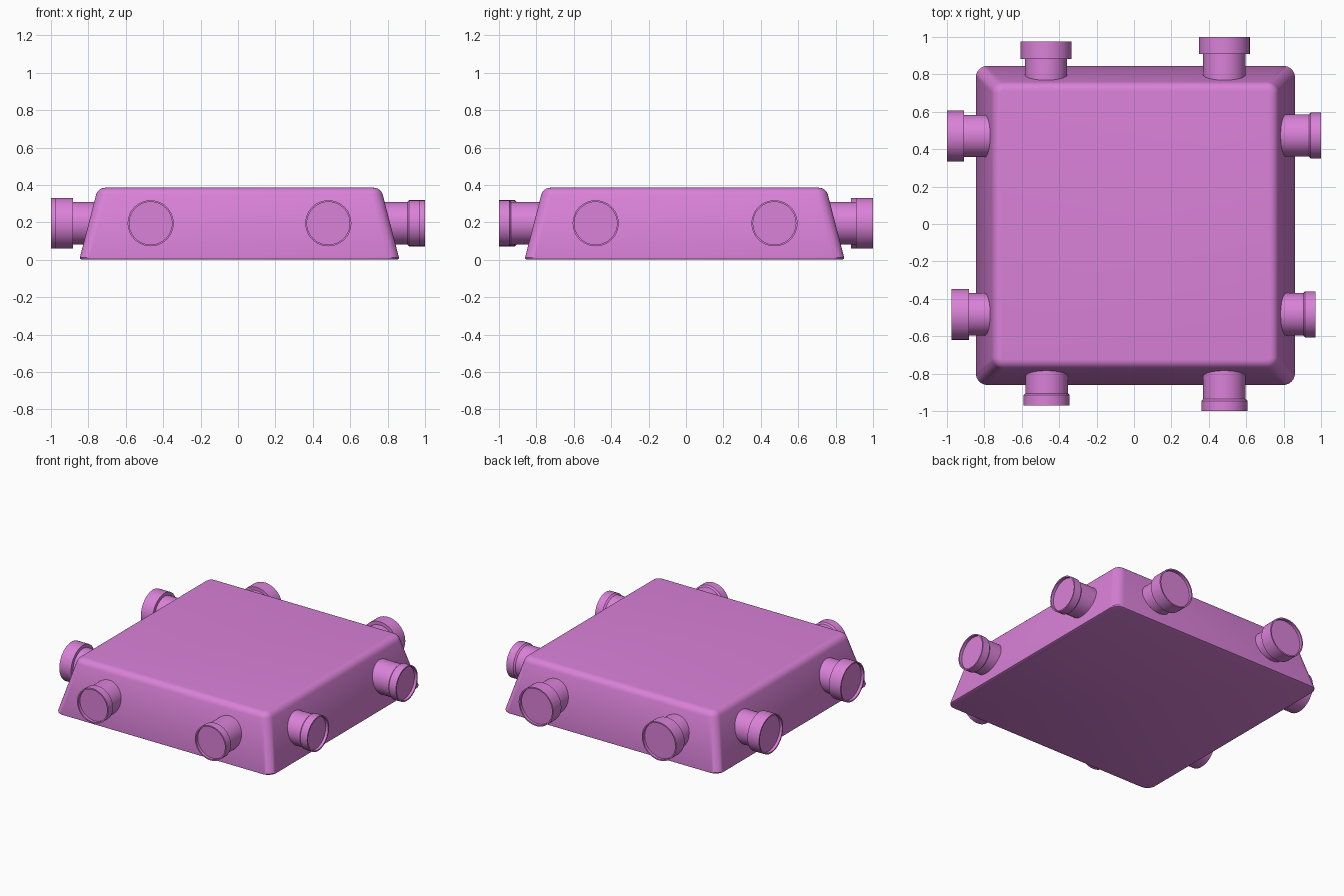
import bpy, bmesh, math
from mathutils import Matrix, Vector

cube = bpy.data.objects.get("Cube")
if cube:
    bpy.data.objects.remove(cube, do_unlink=True)

COLOUR = (0.70, 0.22, 0.69, 1.0)
mat = bpy.data.materials.new("orchid plastic")
mat.use_nodes = True
mat.diffuse_color = COLOUR
mat.node_tree.nodes["Principled BSDF"].inputs["Base Color"].default_value = COLOUR


def loft(name, rings, matrix=Matrix()):
    """Skin a list of equal-length point rings and cap both ends."""
    bm = bmesh.new()
    loops = [[bm.verts.new(p) for p in ring] for ring in rings]
    n = len(loops[0])
    for a, b in zip(loops, loops[1:]):
        for i in range(n):
            j = (i + 1) % n
            bm.faces.new((a[i], a[j], b[j], b[i]))
    bm.faces.new(loops[0])
    bm.faces.new(loops[-1])
    bmesh.ops.recalc_face_normals(bm, faces=bm.faces[:])
    mesh = bpy.data.meshes.new(name)
    bm.to_mesh(mesh)
    bm.free()
    obj = bpy.data.objects.new(name, mesh)
    obj.matrix_world = matrix
    bpy.context.collection.objects.link(obj)
    mesh.materials.append(mat)
    bpy.ops.object.select_all(action='DESELECT')
    obj.select_set(True)
    bpy.context.view_layer.objects.active = obj
    bpy.ops.object.shade_smooth_by_angle(angle=math.radians(35))
    return obj


def rounded_square(half, radius, z, steps=8):
    points = []
    for q in range(4):
        mid = math.radians(45 + 90 * q)
        cx = math.copysign(half - radius, math.cos(mid))
        cy = math.copysign(half - radius, math.sin(mid))
        for s in range(steps + 1):
            a = math.radians(90) * (q + s / steps)
            points.append((cx + radius * math.cos(a), cy + radius * math.sin(a), z))
    return points


def circle(radius, z, sides=48):
    return [(radius * math.cos(math.tau * i / sides),
             radius * math.sin(math.tau * i / sides), z) for i in range(sides)]


# Tapered housing: slim base lip, sloping walls, rounded top edge
HEIGHT, ROUND, CORE = 0.385, 0.05, 0.718
slope = math.radians(14.5)
profile = [(0.843, 0.0), (0.851, 0.004), (0.853, 0.012)]
for k in range(7):
    a = slope + (math.pi / 2 - slope) * k / 6
    profile.append((CORE + ROUND * math.cos(a), HEIGHT - ROUND + ROUND * math.sin(a)))
rings = []
for half, z in profile:
    corner = 0.062 if z < 0.34 else 0.062 - (CORE + ROUND - half)
    rings.append(rounded_square(half, max(corner, 0.012), z))
loft("housing", rings, Matrix.Translation((0.0075, -0.0075, 0)))


# Pipe stubs with a flared collar and a shallow recessed end
def pipe(name, side, offset, tip, collar_length, collar_radius, chamfer):
    neck, start = 0.113, tip - collar_length
    profile = [(neck, 0.70), (neck, start - chamfer), (collar_radius, start),
               (collar_radius, tip), (collar_radius - 0.009, tip),
               (collar_radius - 0.009, tip - 0.02)]
    out = Vector(side)
    turn = out.to_track_quat('Z', 'Y').to_matrix().to_4x4()
    across = Vector((abs(out.y), abs(out.x), 0)) * offset
    place = Matrix.Translation(across + Vector((0, 0, 0.195))) @ turn
    loft(name, [circle(r, z) for r, z in profile], place)


NARROW = (0.055, 0.123, 0.01)
WIDE = (0.092, 0.136, 0.0)
sides = {
    "front": ((0, -1, 0), NARROW, ((-0.467, 0.97), (0.483, 1.0))),
    "left": ((1, 0, 0), NARROW, ((-0.483, 0.97), (0.473, 1.0))),
    "back": ((0, 1, 0), WIDE, ((-0.47, 0.975), (0.483, 1.0))),
    "right": ((-1, 0, 0), WIDE, ((-0.483, 0.975), (0.47, 1.0))),
}
for side, (direction, collar, stubs) in sides.items():
    for number, (offset, tip) in enumerate(stubs, 1):
        pipe(f"{side}_pipe_{number}", direction, offset, tip, *collar)
